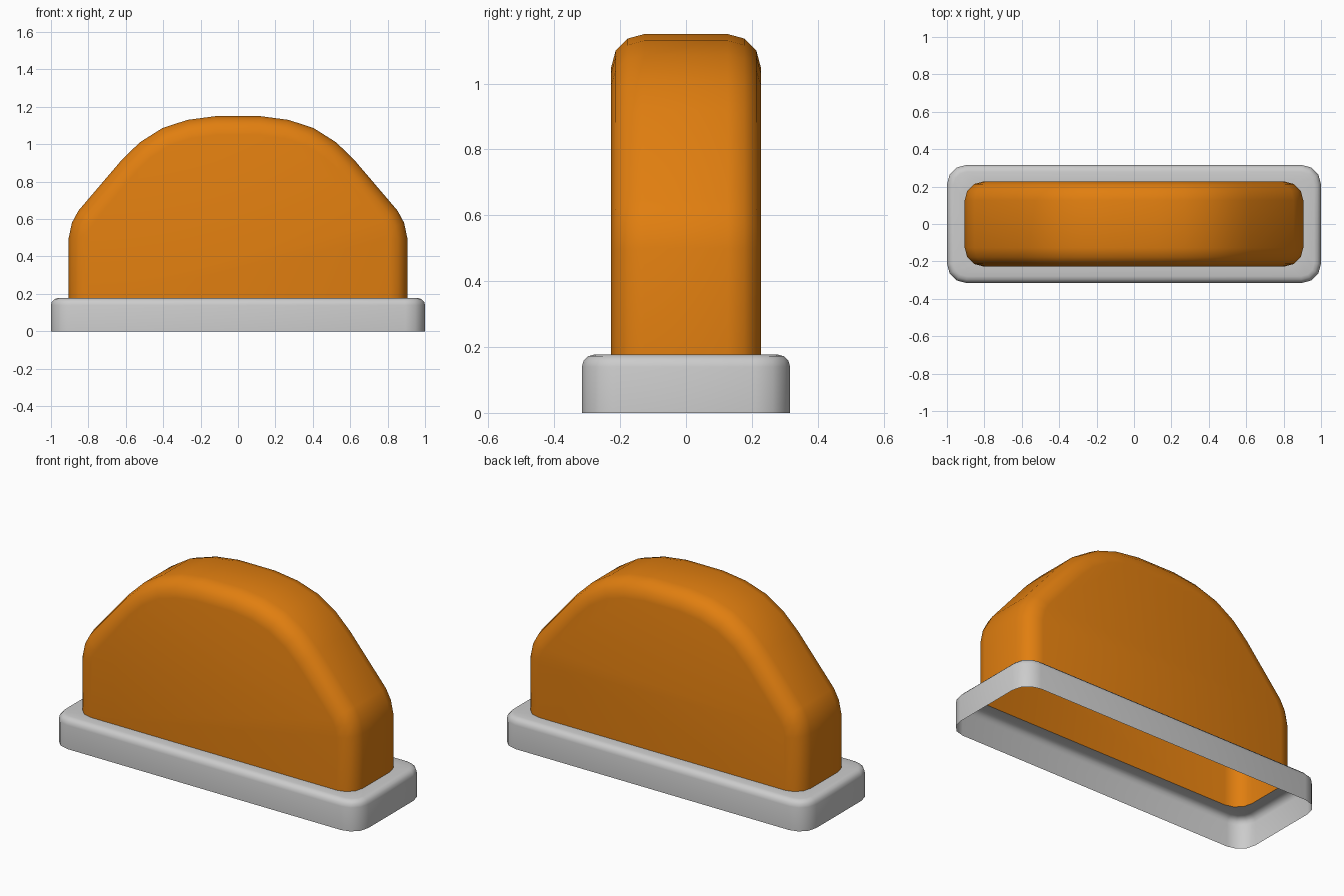
import bpy
import bmesh
from math import sin, cos, pi, radians
from mathutils import Vector

if "Cube" in bpy.data.objects:
    bpy.data.objects.remove(bpy.data.objects["Cube"])

ARC = [i * pi / 6 for i in range(4)]  # three-segment quarter round


def make_object(name, rows, closed, caps=False):
    """Skin a list of equal-length point rows into a smooth open shell."""
    bm = bmesh.new()
    grid = [[bm.verts.new(p) for p in row] for row in rows]
    n = len(grid[0])
    for a, b in zip(grid, grid[1:]):
        for i in range(n if closed else n - 1):
            j = (i + 1) % n
            bm.faces.new((a[i], a[j], b[j], b[i]))
    if caps:
        bm.faces.new(grid[0])
        bm.faces.new(grid[-1])
    bmesh.ops.recalc_face_normals(bm, faces=bm.faces)
    mesh = bpy.data.meshes.new(name)
    bm.to_mesh(mesh)
    bm.free()
    ob = bpy.data.objects.new(name, mesh)
    bpy.context.collection.objects.link(ob)
    bpy.ops.object.select_all(action='DESELECT')
    bpy.context.view_layer.objects.active = ob
    ob.select_set(True)
    bpy.ops.object.shade_smooth_by_angle(angle=radians(50))
    return ob


def rounded_rect(hx, hy, r, z):
    pts = []
    for q, (sx, sy) in enumerate(((1, 1), (-1, 1), (-1, -1), (1, -1))):
        for a in ARC:
            t = a + q * pi / 2
            pts.append((sx * (hx - r) + r * cos(t), sy * (hy - r) + r * sin(t), z))
    return pts


def inset_profile(pts, d):
    """Offset an open profile inward; the two feet only move sideways."""
    out = []
    for i, p in enumerate(pts):
        a = (p - pts[i - 1]).normalized() if i else None
        b = (pts[i + 1] - p).normalized() if i < len(pts) - 1 else None
        a, b = a or b, b or a
        na, nb = Vector((-a.y, a.x)), Vector((-b.y, b.x))
        out.append(p + (na + nb) * d / (1 + na.dot(nb)))
    return out


HX, HY, R, TOP = 0.905, 0.227, 0.10, 0.177

# Base: open-bottomed skirt with rounded top edge and a rim up to the body
e = 0.037
rows = [rounded_rect(1, 0.316, 0.105, 0)]
for a in ARC:
    d = e * (1 - cos(a))
    rows.append(rounded_rect(1 - d, 0.316 - d, 0.105 - d, TOP - e + e * sin(a)))
rows.append(rounded_rect(HX, HY, R, TOP))
make_object("base", rows, closed=True)

# Body: hollow arched slab, outline from right foot over the top to left foot
half = [Vector(p) for p in ((HX, TOP), (HX, 0.50), (0.888, 0.58), (0.853, 0.645),
                            (0.62, 0.918), (0.525, 1.01), (0.403, 1.087),
                            (0.27, 1.13), (0.12, 1.15))]
profile = half + [Vector((-p.x, p.y)) for p in reversed(half)]
levels = [(HY - R + R * sin(a), R * (1 - cos(a))) for a in ARC]
levels = [(-y, d) for y, d in reversed(levels)] + levels
rows = [[(p.x, y, p.y) for p in inset_profile(profile, d)] for y, d in levels]
body = make_object("arched_body", rows, closed=False, caps=True)

orange = bpy.data.materials.new("orange")
orange.diffuse_color = (0.75, 0.21, 0.005, 1)
orange.use_nodes = True
orange.node_tree.nodes["Principled BSDF"].inputs["Base Color"].default_value = orange.diffuse_color
body.data.materials.append(orange)
